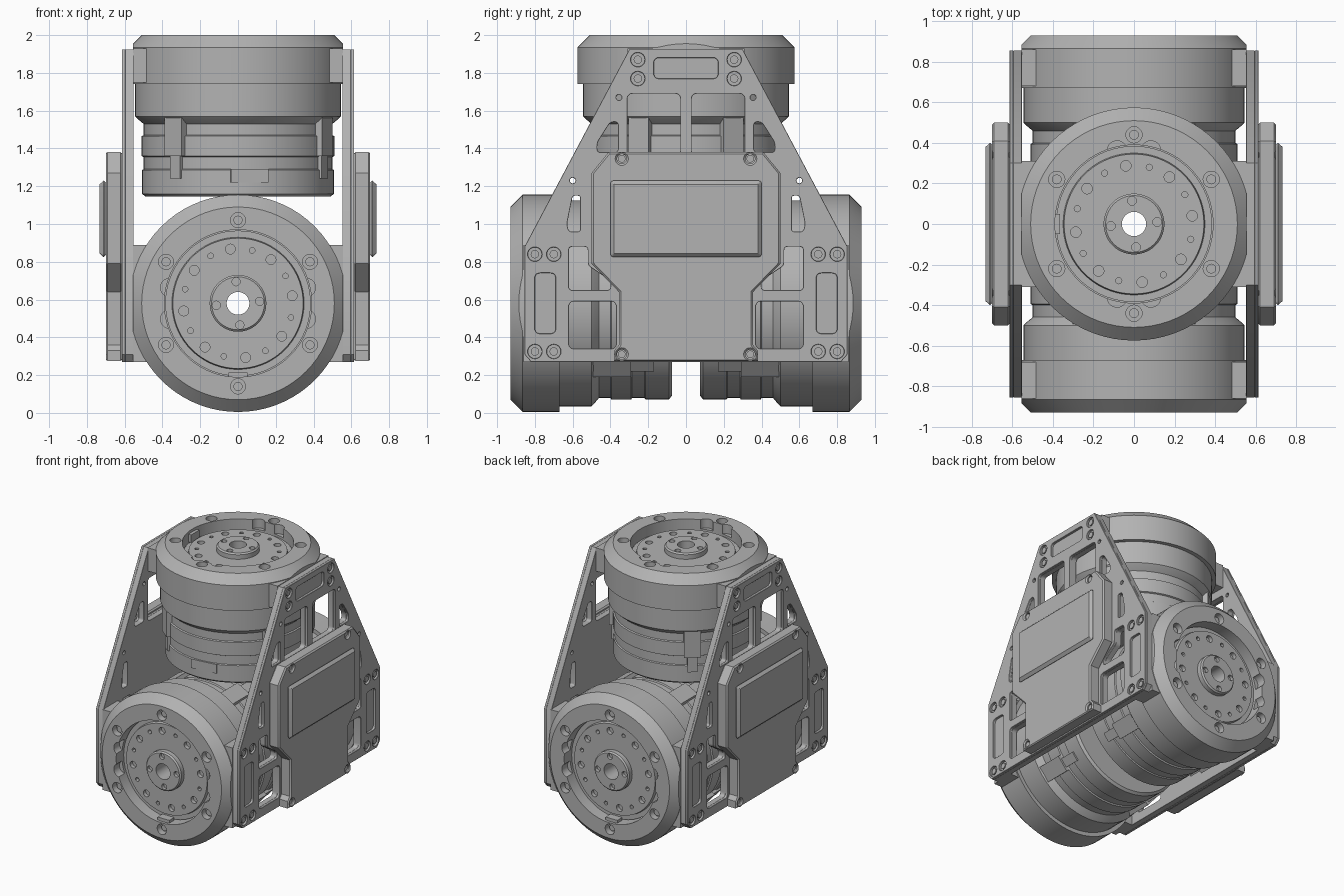
import bpy, bmesh
from math import sin, cos, pi, radians
from mathutils import Matrix, Vector

cube = bpy.data.objects.get("Cube")
if cube:
    bpy.data.objects.remove(cube)

grey = bpy.data.materials.new("machined grey")
grey.use_nodes = True
grey.diffuse_color = (0.45, 0.45, 0.45, 1)
grey.node_tree.nodes["Principled BSDF"].inputs["Base Color"].default_value = (0.45, 0.45, 0.45, 1)


# ---------- helpers ----------
def add_object(name, mesh, matrix=Matrix()):
    mesh.materials.clear()
    mesh.materials.append(grey)
    obj = bpy.data.objects.new(name, mesh)
    bpy.context.collection.objects.link(obj)
    obj.matrix_world = matrix
    return obj


def from_bmesh(name, bm, matrix=Matrix()):
    bmesh.ops.recalc_face_normals(bm, faces=bm.faces)
    mesh = bpy.data.meshes.new(name)
    bm.to_mesh(mesh)
    bm.free()
    return add_object(name, mesh, matrix)


def lathe(bm, profile, segments=72):
    """Revolve a closed (radius, depth) profile about z, depth going down."""
    rings = []
    for i in range(segments):
        a = 2 * pi * i / segments
        rings.append([bm.verts.new((r * cos(a), r * sin(a), -d)) for r, d in profile])
    n = len(profile)
    for i, ring in enumerate(rings):
        nxt = rings[(i + 1) % segments]
        for j in range(n):
            k = (j + 1) % n
            bm.faces.new((ring[j], ring[k], nxt[k], nxt[j]))


def peg(bm, x, y, r, top, bottom, sides=20):
    m = Matrix.Translation((x, y, (top + bottom) / 2))
    bmesh.ops.create_cone(bm, cap_ends=True, segments=sides, radius1=r, radius2=r,
                          depth=abs(top - bottom), matrix=m)


def box(bm, lo, hi, matrix=Matrix()):
    lo, hi = Vector(lo), Vector(hi)
    m = matrix @ Matrix.Translation((lo + hi) / 2) @ Matrix.Diagonal((*(hi - lo), 1))
    bmesh.ops.create_cube(bm, size=1, matrix=m)


def boolean(obj, tool, operation):
    mod = obj.modifiers.new("cut", 'BOOLEAN')
    mod.object, mod.operation, mod.solver = tool, operation, 'EXACT'
    bpy.context.view_layer.update()
    result = obj.evaluated_get(bpy.context.evaluated_depsgraph_get())
    mesh = bpy.data.meshes.new_from_object(result)
    obj.modifiers.clear()
    obj.data = mesh
    bpy.data.objects.remove(tool)


def polar(radius, degrees):
    return radius * cos(radians(degrees)), radius * sin(radians(degrees))


def circle(x, y, r, sides=24):
    return [(x + r * cos(2 * pi * i / sides), y + r * sin(2 * pi * i / sides)) for i in range(sides)]


def rect(x0, x1, y0, y1):
    return [(x0, y0), (x1, y0), (x1, y1), (x0, y1)]


def rounded(points, r, steps=5):
    out, n = [], len(points)
    for i, p in enumerate(points):
        p, a, b = Vector(p), Vector(points[i - 1]), Vector(points[(i + 1) % n])
        p0, p1 = p + (a - p).normalized() * r, p + (b - p).normalized() * r
        for s in range(steps + 1):
            t = s / steps
            out.append(p0 * (1 - t) ** 2 + p * 2 * t * (1 - t) + p1 * t * t)
    return out


def flip(points):
    return [(-x, y) for x, y in reversed(points)]


def sheet(name, loops, near, far, matrix, bevel=0.004):
    """Extrude an outline with holes from height near to height far."""
    cu = bpy.data.curves.new(name, 'CURVE')
    cu.dimensions, cu.fill_mode = '2D', 'BOTH'
    cu.bevel_depth, cu.bevel_resolution, cu.offset = bevel, 0, -bevel
    cu.extrude = (far - near) / 2 - bevel
    for loop in loops:
        sp = cu.splines.new('POLY')
        sp.points.add(len(loop) - 1)
        for pt, co in zip(sp.points, loop):
            pt.co = (co[0], co[1], 0, 1)
        sp.use_cyclic_u = True
    tmp = bpy.data.objects.new(name, cu)
    bpy.context.collection.objects.link(tmp)
    bpy.context.view_layer.update()
    mesh = bpy.data.meshes.new_from_object(tmp.evaluated_get(bpy.context.evaluated_depsgraph_get()))
    bpy.data.objects.remove(tmp)
    mesh.transform(Matrix.Translation((0, 0, (near + far) / 2)))
    return add_object(name, mesh, matrix)


# ---------- actuators ----------
RING = [(.39, 0), (.51, 0), (.575, .065), (.575, .26), (.39, .26)]
BODY = [(.06, .855), (.49, .855), (.508, .84), (.508, .715), (.5, .71), (.5, .645), (.51, .64),
        (.51, .535), (.5, .53), (.5, .47), (.53, .445), (.545, .43), (.545, .25), (.385, .25),
        (.385, .085), (.35, .085), (.345, .06), (.15, .06), (.15, .025), (.14, .015), (.06, .015)]


def actuator(side, matrix, spin):
    # mounting ring with side lugs, trimmed flat where the plates sit
    bm = bmesh.new()
    lathe(bm, RING)
    ring = from_bmesh(side + "_mounting_ring", bm, matrix)
    bm = bmesh.new()
    for s in (0, pi):
        box(bm, (.42, -.31, -.25), (.6, .31, -.07), Matrix.Rotation(s, 4, 'Z'))
    boolean(ring, from_bmesh("lug_tool", bm, matrix), 'UNION')
    bm = bmesh.new()
    for s in (0, pi):
        box(bm, (.555, -.7, -.5), (.8, .7, .2), Matrix.Rotation(s, 4, 'Z'))
    for k in range(6):
        peg(bm, *polar(.44, 30 + 60 * k), .04, .1, -.05)
    for a in (77, 103, 257, 283):
        peg(bm, *polar(.37, a + spin), .05, .1, -.07)
    boolean(ring, from_bmesh("ring_tool", bm, matrix), 'DIFFERENCE')

    # screws sunk in the ring
    bm = bmesh.new()
    for k in range(6):
        peg(bm, *polar(.44, 30 + 60 * k), .024, -.03, -.06)
    from_bmesh(side + "_ring_screws", bm, matrix)

    # motor body and rotor face with bolt circles
    turned = matrix @ Matrix.Rotation(radians(spin), 4, 'Z')
    bm = bmesh.new()
    lathe(bm, BODY)
    body = from_bmesh(side + "_motor", bm, turned)
    bm = bmesh.new()
    for k in range(8):
        peg(bm, *polar(.29, 45 * k + 8), .026, .1, -.09)
        peg(bm, *polar(.29, 45 * k + 30), .015, .1, -.09, 12)
    for k in range(4):
        peg(bm, *polar(.115, 90 * k + 5), .022, .1, -.04, 12)
    boolean(body, from_bmesh("rotor_tool", bm, turned), 'DIFFERENCE')

    # clamp bosses, connector cover and index tooth
    bm = bmesh.new()
    for a in (28, 130, 230, 332):
        m = Matrix.Rotation(radians(a), 4, 'Z')
        box(bm, (.44, -.06, -.64), (.535, .06, -.33), m)
        box(bm, (.44, -.035, -.76), (.52, .035, -.63), m)
    box(bm, (.44, -.1, -.78), (.512, .1, -.71), Matrix.Rotation(radians(277), 4, 'Z'))
    box(bm, (-.40, -.05, -.08), (-.365, .05, -.02))
    from_bmesh(side + "_motor_bosses", bm, turned)


front = Matrix.Translation((0, -.93, .58)) @ Matrix.Rotation(pi / 2, 4, 'X')
actuator("top", Matrix.Translation((0, 0, 2)), 0)
actuator("front", front, 90)
actuator("back", Matrix.Rotation(pi, 4, 'Z') @ front, 90)

# ---------- side plates and covers ----------
half = [(.82, .27), (.855, .31), (.855, .88), (.3, 1.925)]
outline = half + flip(half)
windows = [rounded(rect(.03, .31, 1.36, 1.69), .03),
           rounded([(.36, 1.38), (.47, 1.38), (.47, 1.43), (.40, 1.54), (.36, 1.54)], .02),
           rounded([(.56, .96), (.62, .96), (.63, 1.0), (.60, 1.15), (.56, 1.15)], .015),
           rounded([(.40, .65), (.62, .65), (.62, .88), (.52, .88), (.52, .78), (.40, .70)], .02),
           rounded(rect(.37, .62, .34, .59), .03),
           circle(.355, 1.67, .015, 12), circle(.6, 1.23, .015, 12)]
windows += [flip(w) for w in windows]
pockets = [rounded(rect(.69, .8, .42, .74), .03)]
pockets += [flip(pockets[0]), rounded(rect(-.17, .17, 1.77, 1.88), .03)]
bolts = [(s * y, z) for s in (1, -1) for y, z in
         ((.255, 1.87), (.255, 1.77), (.8, .84), (.7, .84), (.8, .325), (.7, .325))]
bolt_holes = [circle(y, z, .037) for y, z in bolts]

cover_half = [(.38, .275), (.38, .33), (.355, .36), (.355, .64), (.5, .79), (.5, 1.27), (.41, 1.38)]
cover = cover_half + flip(cover_half)
cover_bolts = [(s * .34, z) for s in (1, -1) for z in (.31, 1.345)]

axes = Matrix(((0, 0, 1, 0), (1, 0, 0, 0), (0, 1, 0, 0), (0, 0, 0, 1)))
for side, angle in (("left", 0), ("right", pi)):
    m = Matrix.Rotation(angle, 4, 'Z') @ axes
    sheet(side + "_plate_inner", [outline] + windows, .553, .596, m, .001)
    sheet(side + "_plate_outer", [outline] + windows + pockets + bolt_holes, .595, .615, m, .002)
    sheet(side + "_cover", [cover] + [circle(y, z, .025) for y, z in cover_bolts], .612, .70, m, .01)
    sheet(side + "_cover_panel", [rounded(rect(-.4, .4, .825, 1.23), .02)], .69, .732, m, .02)
    bm = bmesh.new()
    for y, z in bolts:
        peg(bm, y, z, .022, .61, .59)
    for y, z in cover_bolts:
        peg(bm, y, z, .02, .685, .61)
    from_bmesh(side + "_plate_screws", bm, m)

# ---------- shading ----------
bpy.ops.object.select_all(action='DESELECT')
for obj in bpy.context.scene.objects:
    if obj.type == 'MESH' and obj.data.materials and obj.data.materials[0] == grey:
        obj.select_set(True)
        bpy.context.view_layer.objects.active = obj
bpy.ops.object.shade_smooth_by_angle(angle=radians(30))
